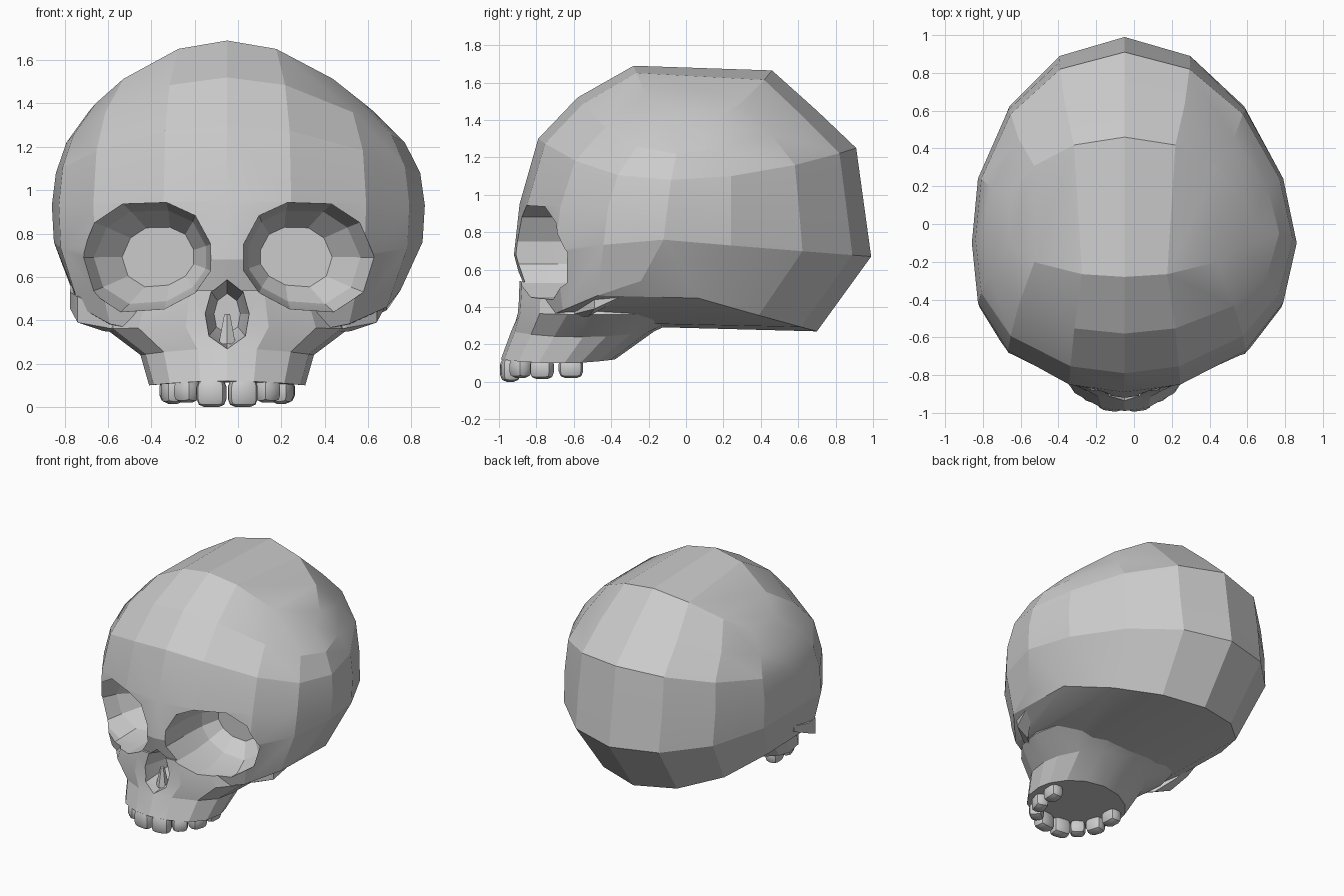
import bpy, bmesh, math

if "Cube" in bpy.data.objects:
    bpy.data.objects.remove(bpy.data.objects["Cube"])

CX = -0.05                                   # symmetry axis of the face
ANG = [math.radians(a) for a in (0, 20, 47, 70, 90, 110, 133, 156, 180)]


def ring(yf, zf, yb, zb, w, zs, ym, skew=0.0):
    """Closed 16-point ring: front, back and side heights, half width, widest y."""
    half = []
    for a in ANG:
        c, u = abs(math.cos(a)), math.sin(a)
        front = a < math.pi / 2
        y = ym + ((yf - ym) * c ** 0.85 if front else (yb - ym) * c ** 1.05)
        z_end = zf if front else zb
        z = zs + (z_end - zs) * (c * c if z_end > zs else c)
        half.append((w * u, y, z, skew * (1 - c)))
    right = [(CX + x * (1 + s), y, z) for x, y, z, s in half]
    left = [(CX - x * (1 - s), y, z) for x, y, z, s in half[7:0:-1]]
    return right + left


def loft(name, rings, strips=False):
    bm = bmesh.new()
    rows = [[bm.verts.new(p) for p in r] for r in rings]
    n = len(rows[0])
    for a, b in zip(rows, rows[1:]):
        for i in range(n):
            j = (i + 1) % n
            bm.faces.new((a[i], a[j], b[j], b[i]))
    for row in (rows[0], rows[-1]):
        if strips:                           # arched cap made of front-to-back strips
            for k in range(-4, 4):
                ids = [k % 16, (k + 1) % 16, (7 - k) % 16, (8 - k) % 16]
                bm.faces.new([row[i] for i in dict.fromkeys(ids)])
        else:
            bm.faces.new(row)
    bmesh.ops.recalc_face_normals(bm, faces=bm.faces)
    return finish(name, bm)


def finish(name, bm):
    me = bpy.data.meshes.new(name)
    bm.to_mesh(me)
    bm.free()
    ob = bpy.data.objects.new(name, me)
    bpy.context.collection.objects.link(ob)
    return ob


def combine(ob, other, op):
    m = ob.modifiers.new(op, 'BOOLEAN')
    m.object, m.operation, m.solver = other, op, 'EXACT'
    bpy.context.view_layer.update()
    ev = ob.evaluated_get(bpy.context.evaluated_depsgraph_get())
    me = bpy.data.meshes.new_from_object(ev)
    ob.modifiers.clear()
    ob.data = me
    bpy.data.objects.remove(other)


def smooth(ob, deg):
    bpy.ops.object.select_all(action='DESELECT')
    ob.select_set(True)
    bpy.context.view_layer.objects.active = ob
    bpy.ops.object.shade_smooth_by_angle(angle=math.radians(deg))


def tunnel(name, outline, side, steps):
    """Cutter: outline in xz scaled and shifted along y."""
    mx = sum(p[0] for p in outline) / len(outline)
    mz = sum(p[1] for p in outline) / len(outline)
    return loft(name, [[(CX + side * (mx + dx + (x - mx) * s), y, mz + (z - mz) * s)
                        for x, z in outline] for y, s, dx in steps])


# braincase and upper face
skull = loft("skull", [
    ring(-0.28, 1.69, 0.46, 1.665, 0.66, 1.36, 0.0, 0.03),
    ring(-0.58, 1.52, 0.70, 1.45, 0.78, 1.22, -0.05, 0.05),
    ring(-0.79, 1.30, 0.91, 1.25, 0.84, 1.08, -0.08, 0.06),
    ring(-0.89, 0.95, 0.95, 0.96, 0.86, 0.93, -0.10, 0.06),
    ring(-0.92, 0.68, 0.99, 0.67, 0.85, 0.76, -0.12, 0.06),
    ring(-0.82, 0.31, 0.70, 0.27, 0.755, 0.54, -0.24, 0.06),
], strips=True)

# upper jaw, flaring into the skull base
jaw = loft("upper_jaw", [
    ring(-0.90, 0.54, 0.12, 0.50, 0.50, 0.50, -0.45),
    ring(-0.91, 0.37, 0.05, 0.37, 0.56, 0.36, -0.45),
    ring(-0.935, 0.27, -0.17, 0.27, 0.40, 0.24, -0.55),
    ring(-0.99, 0.12, -0.38, 0.12, 0.36, 0.10, -0.65),
])
combine(skull, jaw, 'UNION')

# cheek bones
for s in (-1, 1):
    path = [(0.50, -0.62, 0.39, 0.05, 0.05), (0.63, -0.52, 0.43, 0.06, 0.08),
            (0.69, -0.38, 0.48, 0.035, 0.05), (0.70, -0.22, 0.54, 0.02, 0.03)]
    bar = loft("cheek_bone", [[(CX + s * (x - w), y, z - h), (CX + s * (x + w), y + 0.03, z - h * 0.5),
                               (CX + s * (x + w), y + 0.03, z + h), (CX + s * (x - w), y, z + h)]
                              for x, y, z, w, h in path])
    combine(skull, bar, 'UNION')

# eye sockets
EYE = [(0.08, 0.75), (0.15, 0.88), (0.28, 0.94), (0.48, 0.935), (0.61, 0.85), (0.68, 0.69),
       (0.63, 0.53), (0.49, 0.44), (0.29, 0.455), (0.15, 0.53), (0.08, 0.63)]
for s in (-1, 1):
    cut = tunnel("socket_cutter", EYE, s, [(-1.15, 1.03, 0), (-0.64, 1.0, 0),
                                           (-0.50, 0.86, -0.02), (-0.38, 0.55, -0.05)])
    combine(skull, cut, 'DIFFERENCE')

# nose opening
NOSE = [(0, 0.60), (0.08, 0.54), (0.11, 0.43), (0.09, 0.32), (0, 0.26),
        (-0.09, 0.32), (-0.11, 0.43), (-0.08, 0.54)]
combine(skull, tunnel("nose_cutter", NOSE, 1, [(-1.15, 1.1, 0), (-0.86, 0.9, 0), (-0.70, 0.55, 0)]),
        'DIFFERENCE')
smooth(skull, 16)

# nasal spine
bm = bmesh.new()
bmesh.ops.create_cone(bm, cap_ends=True, segments=6, radius1=0.045, radius2=0.015, depth=0.14)
spine = finish("nasal_spine", bm)
spine.location = (CX, -0.83, 0.36)

# teeth: x offset, y, width, bottom z, turn
TEETH = [(0.072, -0.94, 0.135, 0.0, 8), (0.185, -0.885, 0.11, 0.02, 40),
         (0.25, -0.77, 0.125, 0.015, 72), (0.262, -0.615, 0.13, 0.02, 88)]
for s in (-1, 1):
    for x, y, w, z0, turn in TEETH:
        bm = bmesh.new()
        bmesh.ops.create_cube(bm, size=1)
        for v in bm.verts:
            v.co.x *= w
            v.co.y *= 0.10
            v.co.z *= 0.13 - z0
        bmesh.ops.bevel(bm, geom=bm.edges[:], offset=0.036, segments=2, profile=0.5, affect='EDGES')
        tooth = finish("tooth", bm)
        tooth.location = (CX + s * x, y, (0.13 + z0) / 2)
        tooth.rotation_euler.z = math.radians(s * turn)
        smooth(tooth, 40)
